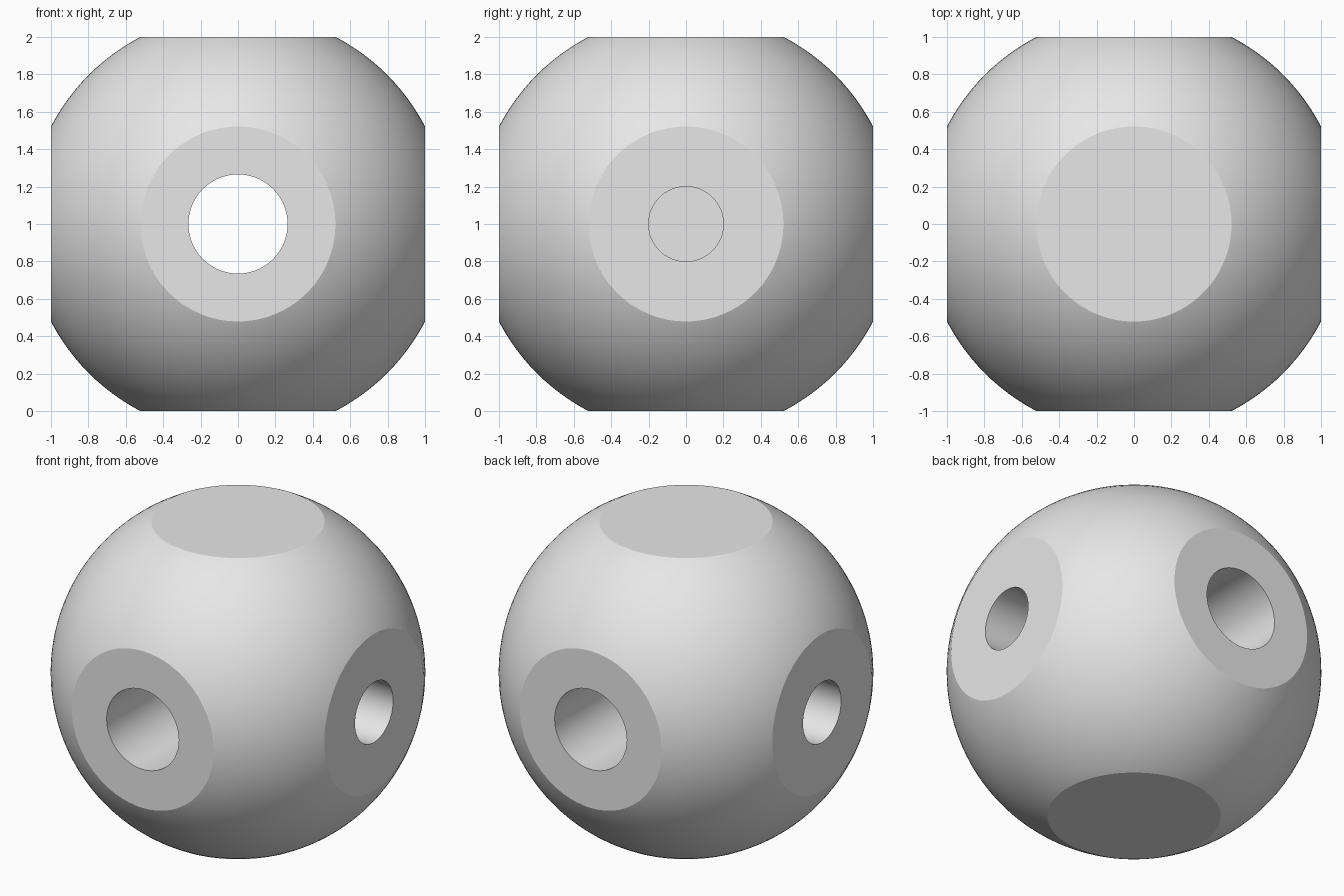
import bpy
import math
from mathutils import Vector

cube = bpy.data.objects.get("Cube")
if cube:
    bpy.data.objects.remove(cube, do_unlink=True)

BALL_RADIUS = 1.128
BORE_RADIUS = 0.265
SOCKET_RADIUS = 0.2
SOCKET_DEPTH = 0.5
CENTRE = Vector((0, 0, 1))

grey = bpy.data.materials.new("plain_grey")
grey.use_nodes = True
grey.diffuse_color = (0.8, 0.8, 0.8, 1)
grey.node_tree.nodes["Principled BSDF"].inputs["Base Color"].default_value = (0.8, 0.8, 0.8, 1)


def cut(target, cutter, operation):
    """Apply a boolean and remove its helper."""
    cutter.hide_render = True
    mod = target.modifiers.new("cut", "BOOLEAN")
    mod.operation = operation
    mod.solver = "EXACT"
    mod.object = cutter
    bpy.ops.object.select_all(action="DESELECT")
    target.select_set(True)
    bpy.context.view_layer.objects.active = target
    bpy.ops.object.modifier_apply(modifier=mod.name)
    bpy.data.objects.remove(cutter, do_unlink=True)


def drill(name, radius, depth, offset, rotation):
    bpy.ops.mesh.primitive_cylinder_add(vertices=96, radius=radius, depth=depth,
                                        location=CENTRE + offset, rotation=rotation)
    bpy.context.object.name = name
    return bpy.context.object


# Ball
bpy.ops.mesh.primitive_uv_sphere_add(segments=128, ring_count=64,
                                     radius=BALL_RADIUS, location=CENTRE)
ball = bpy.context.object
ball.name = "drilled_ball"

# Six flats
bpy.ops.mesh.primitive_cube_add(size=2, location=CENTRE)
bpy.context.object.name = "flat_cutter"
cut(ball, bpy.context.object, "INTERSECT")

# Through bore from front to back
cut(ball, drill("bore_cutter", BORE_RADIUS, 3, Vector(), (math.pi / 2, 0, 0)), "DIFFERENCE")

# Blind sockets on both sides
for side in (-1, 1):
    offset = Vector((side * (1 - SOCKET_DEPTH / 2 + 0.1), 0, 0))
    cut(ball, drill("socket_cutter", SOCKET_RADIUS, SOCKET_DEPTH + 0.2, offset,
                    (0, math.pi / 2, 0)), "DIFFERENCE")

# Colour and smooth shading
ball.data.materials.clear()
ball.data.materials.append(grey)
for face in ball.data.polygons:
    face.material_index = 0
bpy.ops.object.select_all(action="DESELECT")
ball.select_set(True)
bpy.context.view_layer.objects.active = ball
bpy.ops.object.shade_smooth_by_angle(angle=math.radians(20))
